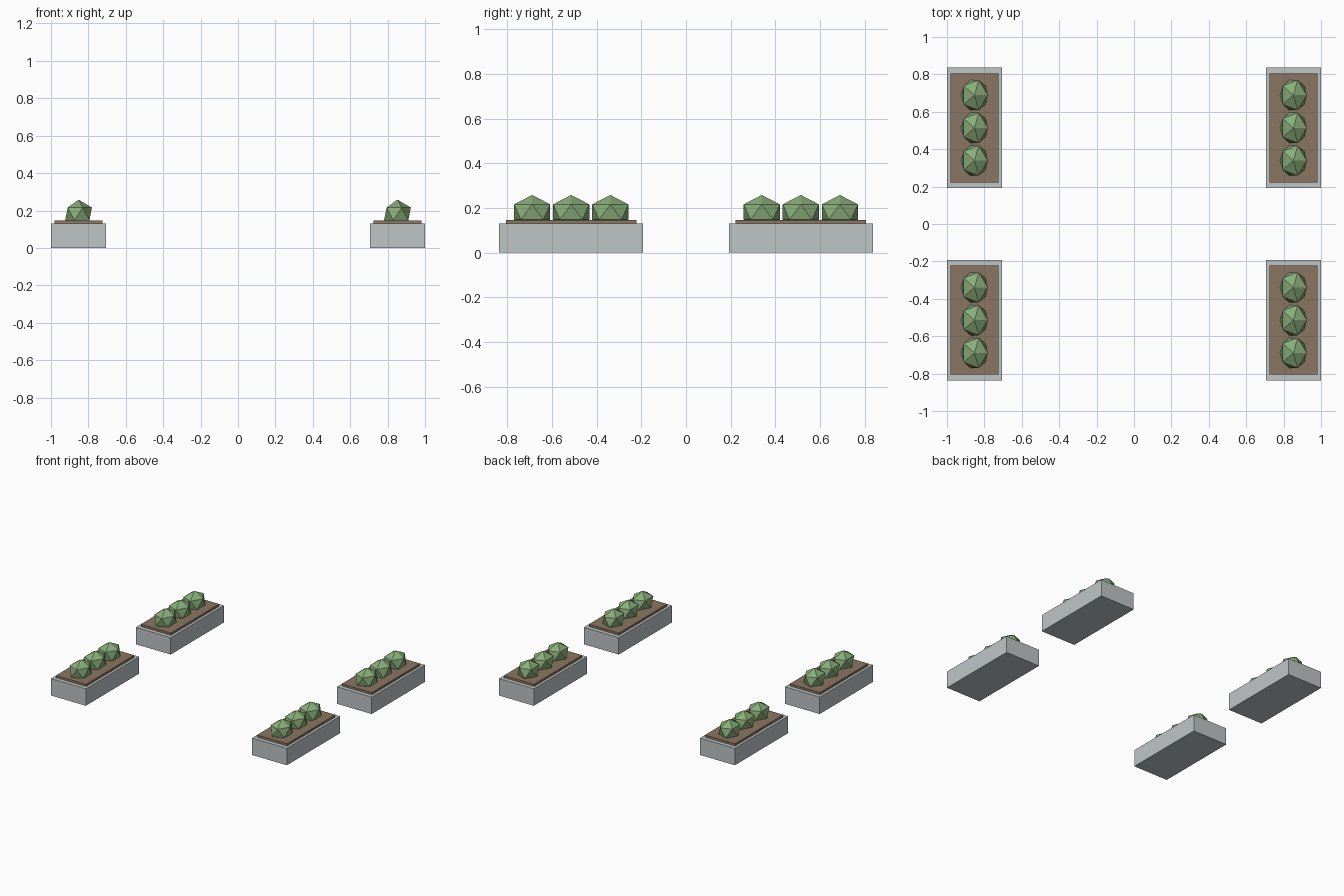
import bpy

if "Cube" in bpy.data.objects:
    bpy.data.objects.remove(bpy.data.objects["Cube"])


def material(name, rgb):
    m = bpy.data.materials.new(name)
    m.diffuse_color = (*rgb, 1.0)
    m.use_nodes = True
    m.node_tree.nodes["Principled BSDF"].inputs["Base Color"].default_value = m.diffuse_color
    return m


STONE = material("grey stone", (0.52, 0.56, 0.56))
SOIL = material("brown soil", (0.26, 0.18, 0.12))
LEAF = material("leaf green", (0.25, 0.42, 0.19))


def finish(name, mat):
    ob = bpy.context.object
    ob.name = name
    ob.data.materials.append(mat)
    bpy.ops.object.transform_apply(location=False, rotation=False, scale=True)


def box(name, x, y, z0, z1, width, length, mat):
    bpy.ops.mesh.primitive_cube_add(size=1, location=(x, y, (z0 + z1) / 2))
    bpy.context.object.scale = (width, length, z1 - z0)
    finish(name, mat)


def shrub(name, x, y):
    bpy.ops.mesh.primitive_ico_sphere_add(subdivisions=1, radius=1, location=(x, y, 0.182))
    bpy.context.object.scale = (0.08, 0.095, 0.076)
    finish(name, LEAF)


# Four planters, mirrored about both axes
for sx, side in ((-1, "left"), (1, "right")):
    for sy, end in ((-1, "front"), (1, "back")):
        x, y = sx * 0.8525, sy * 0.514
        tag = f"{end}_{side}"
        box(f"planter_{tag}", x, y, 0, 0.13, 0.295, 0.645, STONE)
        box(f"soil_{tag}", x, y, 0.115, 0.147, 0.255, 0.583, SOIL)
        # Row of three low-poly shrubs
        for i in (-1, 0, 1):
            shrub(f"shrub_{tag}_{i + 2}", x, y + i * 0.175)
